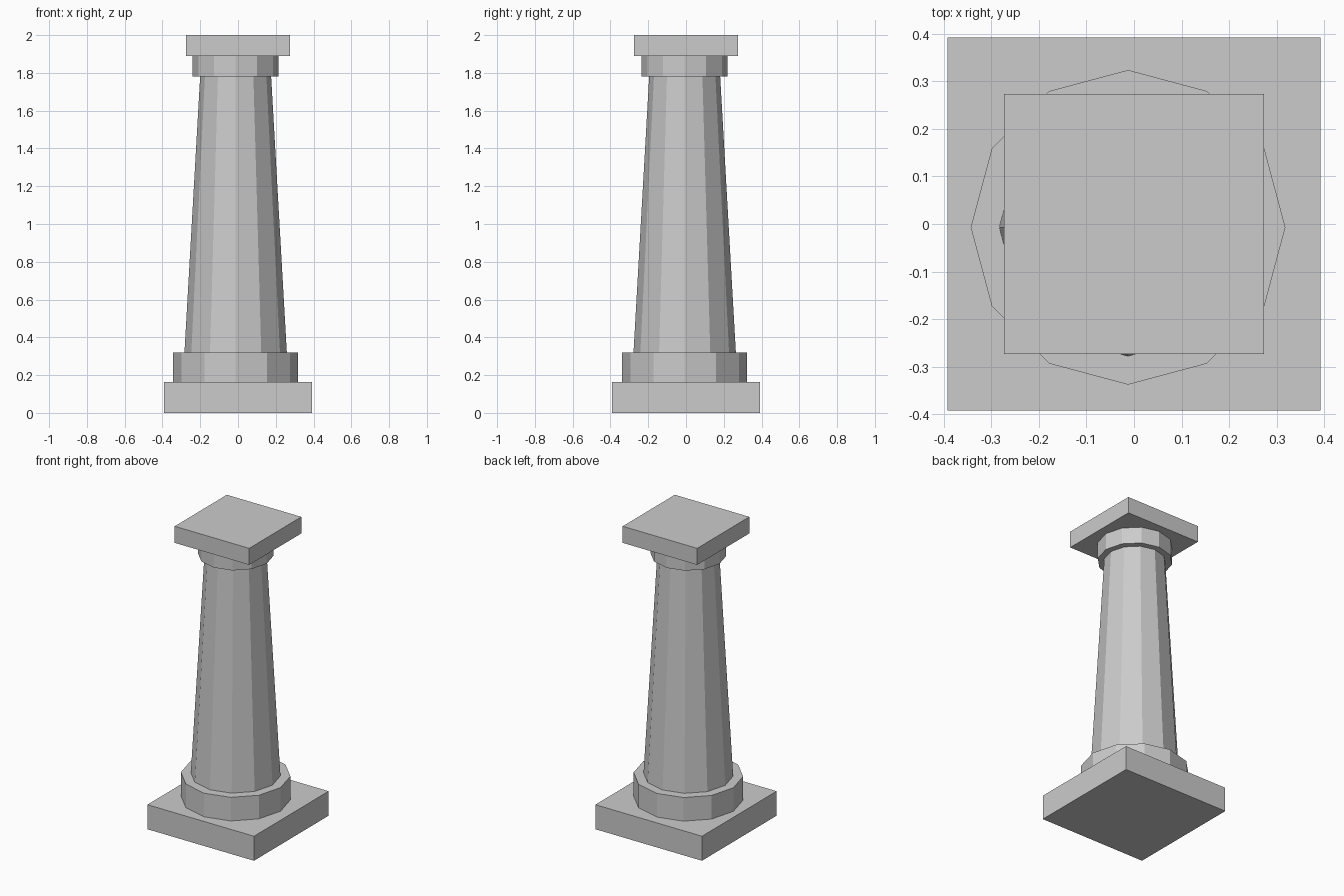
import bpy
import bmesh
from mathutils import Matrix

cube = bpy.data.objects.get("Cube")
if cube:
    bpy.data.objects.remove(cube, do_unlink=True)

SIDES = 12
AXIS = (-0.0125, -0.007)  # the round parts sit slightly off centre

stone = bpy.data.materials.new("grey_stone")
stone.use_nodes = True
colour = (0.6, 0.6, 0.6, 1)
stone.diffuse_color = colour
stone.node_tree.nodes["Principled BSDF"].inputs["Base Color"].default_value = colour


def finish(name, bm):
    mesh = bpy.data.meshes.new(name)
    bm.to_mesh(mesh)
    bm.free()
    mesh.materials.append(stone)
    obj = bpy.data.objects.new(name, mesh)
    bpy.context.collection.objects.link(obj)
    return obj


def slab(name, width, bottom, top):
    bm = bmesh.new()
    place = Matrix.Translation((0, 0, (bottom + top) / 2)) @ Matrix.Diagonal(
        (width, width, top - bottom, 1))
    bmesh.ops.create_cube(bm, size=1, matrix=place)
    return finish(name, bm)


def drum(name, radius_bottom, radius_top, bottom, top):
    bm = bmesh.new()
    bmesh.ops.create_cone(
        bm, cap_ends=True, segments=SIDES, radius1=radius_bottom,
        radius2=radius_top, depth=top - bottom,
        matrix=Matrix.Translation((*AXIS, (bottom + top) / 2)))
    return finish(name, bm)


# Square foot and the ring standing on it
slab("base_plinth", 0.784, 0, 0.163)
drum("base_ring", 0.331, 0.331, 0.163, 0.32)

# Tapering faceted shaft
drum("shaft", 0.271, 0.188, 0.32, 1.78)

# Neck ring and square top slab
drum("neck_ring", 0.228, 0.228, 1.78, 1.89)
slab("top_slab", 0.548, 1.89, 2)
